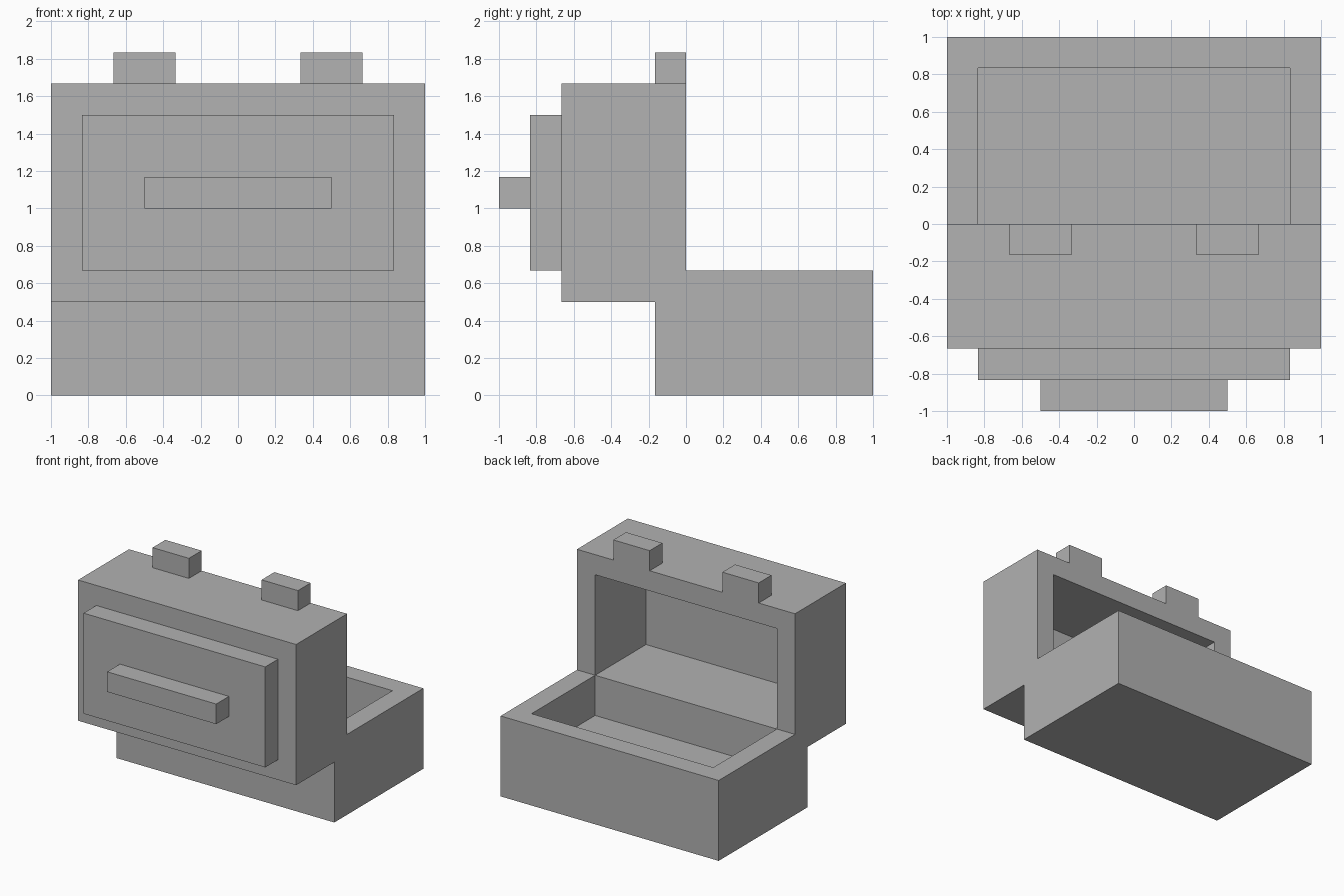
import bpy
import bmesh

U = 1 / 6  # modelling grid step

cube = bpy.data.objects.get("Cube")
if cube:
    bpy.data.objects.remove(cube, do_unlink=True)

grey = bpy.data.materials.new("plain_grey")
grey.use_nodes = True
grey.diffuse_color = (0.445, 0.445, 0.445, 1)
grey.node_tree.nodes["Principled BSDF"].inputs["Base Color"].default_value = grey.diffuse_color


def extrude_profile(name, outline, x0, x1):
    """Extrude a side outline of (y, z) grid steps from x0 to x1."""
    bm = bmesh.new()
    face = bm.faces.new([bm.verts.new((x0 * U, y * U, z * U)) for y, z in outline])
    moved = bmesh.ops.extrude_face_region(bm, geom=[face])["geom"]
    verts = [v for v in moved if isinstance(v, bmesh.types.BMVert)]
    bmesh.ops.translate(bm, verts=verts, vec=((x1 - x0) * U, 0, 0))
    bmesh.ops.recalc_face_normals(bm, faces=bm.faces)
    mesh = bpy.data.meshes.new(name)
    bm.to_mesh(mesh)
    bm.free()
    mesh.materials.append(grey)
    obj = bpy.data.objects.new(name, mesh)
    bpy.context.collection.objects.link(obj)
    return obj


def box(name, x0, x1, y0, y1, z0, z1):
    return extrude_profile(name, [(y0, z0), (y1, z0), (y1, z1), (y0, z1)], x0, x1)


# Open chest: base tray and upright lid share one stepped side outline
shell = extrude_profile("chest_shell", [
    (-1, 0), (6, 0), (6, 4), (0, 4), (0, 10), (-4, 10), (-4, 3), (-1, 3)], -6, 6)

# Hollow of the lid (cut through to the panel) and of the tray
cutter = extrude_profile("hollow_cutter", [
    (-4.5, 4), (0, 4), (0, 2), (5, 2), (5, 6), (1, 6), (1, 9), (-4.5, 9)], -5, 5)
hollow = shell.modifiers.new("hollow", "BOOLEAN")
hollow.operation = "DIFFERENCE"
hollow.solver = "EXACT"
hollow.object = cutter
depsgraph = bpy.context.evaluated_depsgraph_get()
shell_mesh = bpy.data.meshes.new_from_object(shell.evaluated_get(depsgraph))
shell.modifiers.clear()
shell.data = shell_mesh
bpy.data.objects.remove(cutter, do_unlink=True)

# Raised panel closing the lid, with its handle
box("lid_panel", -5, 5, -5, -4, 4, 9)
box("handle", -3, 3, -6, -5, 6, 7)

# Pair of latches on the lid rim
for side, x in (("right", -4), ("left", 2)):
    box(side + "_latch", x, x + 2, -1, 0, 10, 11)
